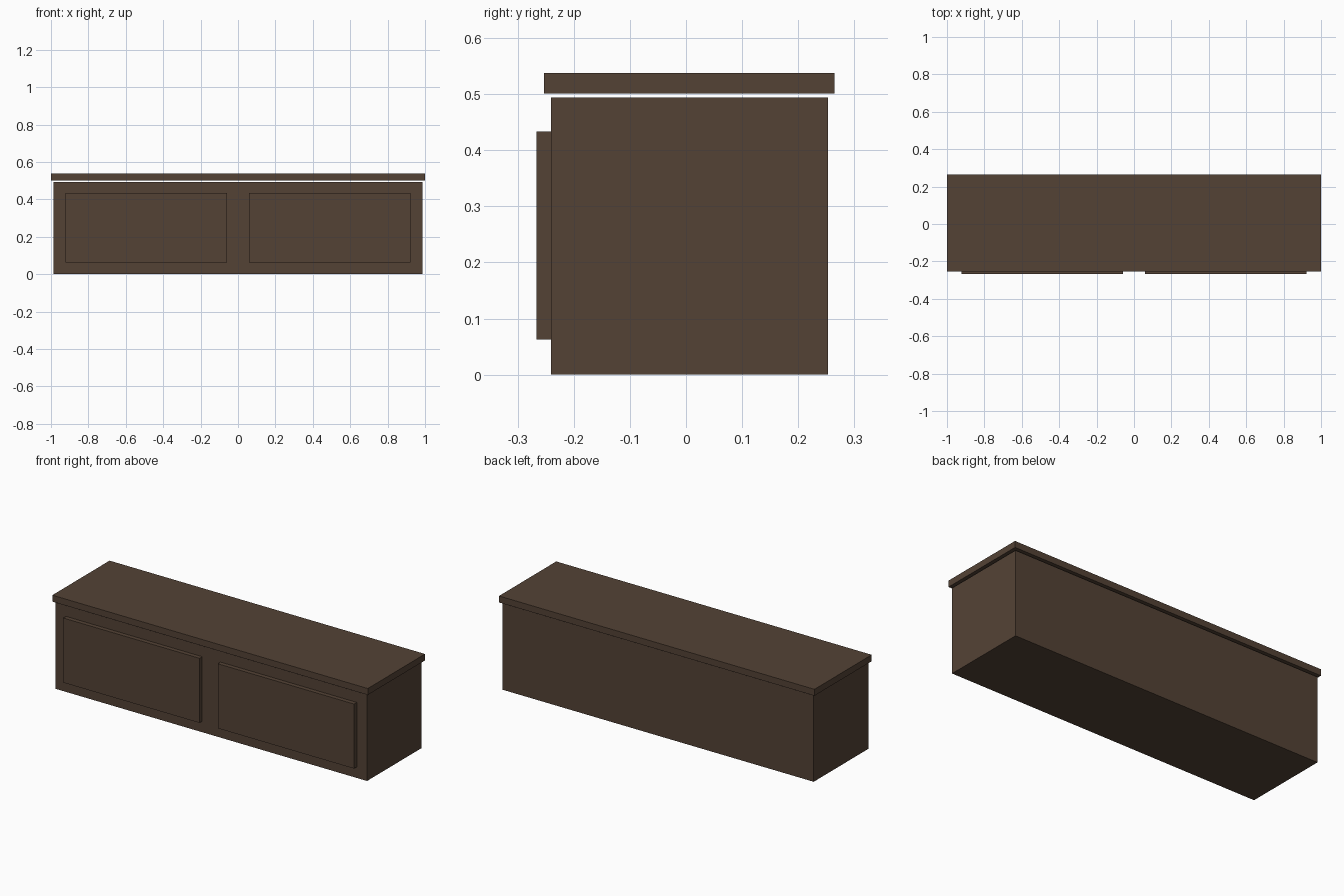
import bpy
import bmesh
from mathutils import Vector

cube = bpy.data.objects.get("Cube")
if cube:
    bpy.data.objects.remove(cube, do_unlink=True)

# Dark brown wood
wood = bpy.data.materials.new("dark_brown_wood")
wood.use_nodes = True
colour = (0.088, 0.055, 0.036, 1)
wood.diffuse_color = colour
shader = next(n for n in wood.node_tree.nodes if n.type == "BSDF_PRINCIPLED")
shader.inputs["Base Color"].default_value = colour
shader.inputs["Roughness"].default_value = 0.8


def box(name, low, high):
    """Add a flat-shaded box between two opposite corners."""
    low, high = Vector(low), Vector(high)
    bm = bmesh.new()
    bmesh.ops.create_cube(bm, size=1)
    bmesh.ops.scale(bm, vec=high - low, verts=bm.verts)
    bmesh.ops.translate(bm, vec=(low + high) / 2, verts=bm.verts)
    mesh = bpy.data.meshes.new(name)
    bm.to_mesh(mesh)
    bm.free()
    mesh.materials.append(wood)
    obj = bpy.data.objects.new(name, mesh)
    bpy.context.collection.objects.link(obj)
    return obj


# Cabinet body, and the overhanging top floating just above it
box("cabinet_body", (-0.987, -0.241, 0), (0.987, 0.253, 0.494))
box("cabinet_top", (-1, -0.253, 0.501), (1, 0.265, 0.538))

# Raised door panels on the front
for side, x in (("right", -0.49), ("left", 0.49)):
    box(side + "_door", (x - 0.432, -0.266, 0.063), (x + 0.432, -0.241, 0.433))
